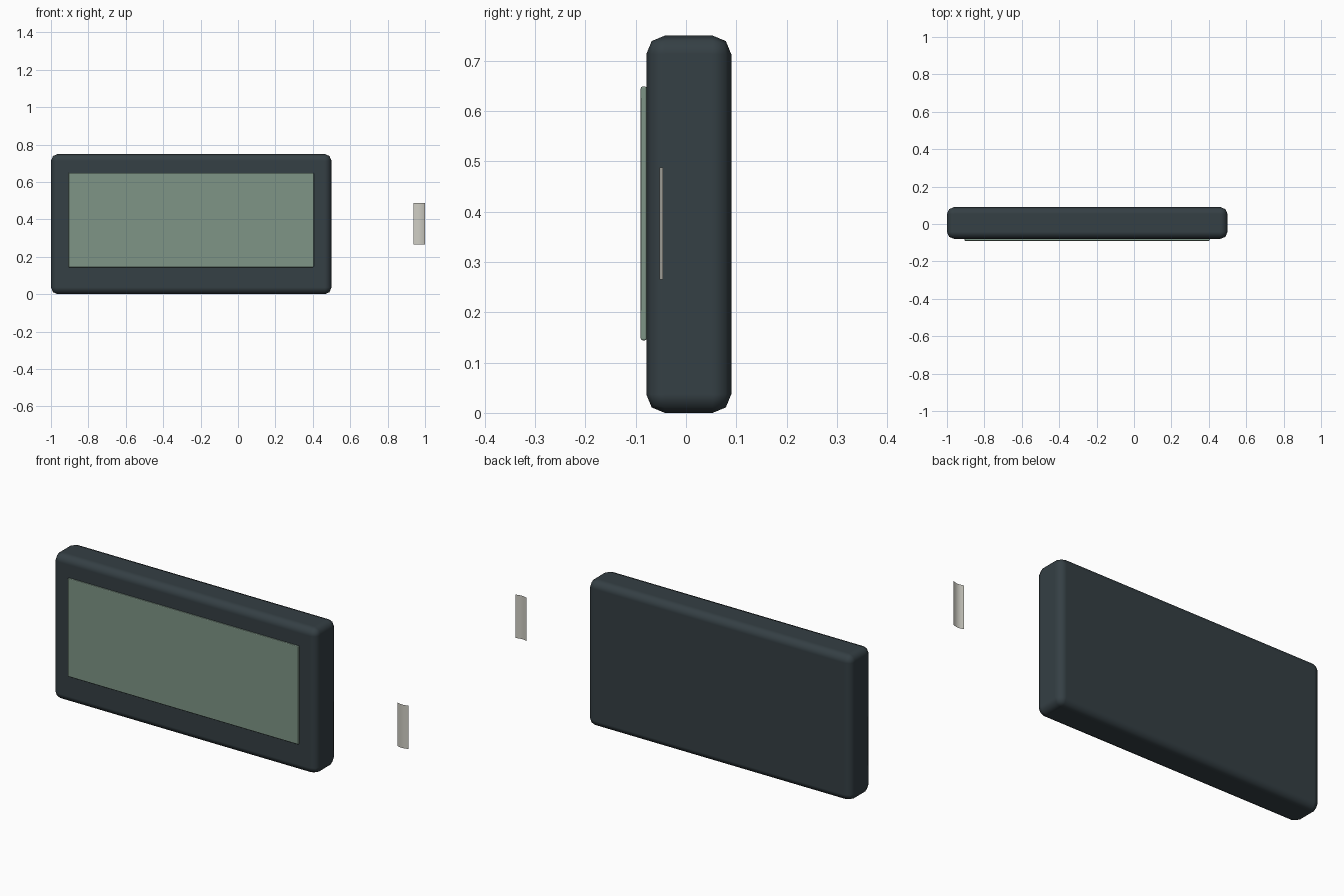
import bpy, bmesh, math
from mathutils import Vector

if "Cube" in bpy.data.objects:
    bpy.data.objects.remove(bpy.data.objects["Cube"])


def material(name, rgb):
    mat = bpy.data.materials.new(name)
    mat.diffuse_color = (*rgb, 1)
    mat.use_nodes = True
    mat.node_tree.nodes["Principled BSDF"].inputs["Base Color"].default_value = mat.diffuse_color
    return mat


def add_object(name, bm, mat):
    mesh = bpy.data.meshes.new(name)
    for f in bm.faces:
        f.smooth = True
    bm.to_mesh(mesh)
    bm.free()
    mesh.materials.append(mat)
    ob = bpy.data.objects.new(name, mesh)
    bpy.context.collection.objects.link(ob)
    return ob


def bevelled_box(name, lo, hi, width, mat):
    lo, hi = Vector(lo), Vector(hi)
    bm = bmesh.new()
    bmesh.ops.create_cube(bm, size=1)
    bmesh.ops.scale(bm, vec=hi - lo, verts=bm.verts)
    bmesh.ops.translate(bm, vec=(lo + hi) / 2, verts=bm.verts)
    ob = add_object(name, bm, mat)
    mod = ob.modifiers.new("edge_bevel", 'BEVEL')
    mod.width = width
    mod.segments = 2
    mod.limit_method = 'ANGLE'
    mod.harden_normals = True
    return ob


dark = material("dark_casing", (0.035, 0.05, 0.058))
green = material("display_green", (0.21, 0.30, 0.24))
pale = material("pale_strip", (0.62, 0.61, 0.55))

# Casing with two-step rounded edges
bevelled_box("casing", (-1, -0.079, 0), (0.5, 0.09, 0.75), 0.037, dark)

# Thin display panel on the front
bevelled_box("display_panel", (-0.906, -0.09, 0.144), (0.405, -0.078, 0.649), 0.004, green)

# Separate thin strip, an arc bulging towards the front
bm = bmesh.new()
STEPS = 8
rows = []
for i in range(STEPS + 1):
    t = i / STEPS
    x = 0.938 + 0.062 * t
    y = -0.046 - 0.007 * math.sin(math.pi * t)
    rows.append([bm.verts.new((x, y, z)) for z in (0.265, 0.488)])
for a, b in zip(rows, rows[1:]):
    bm.faces.new((a[0], b[0], b[1], a[1]))
add_object("curved_strip", bm, pale)
